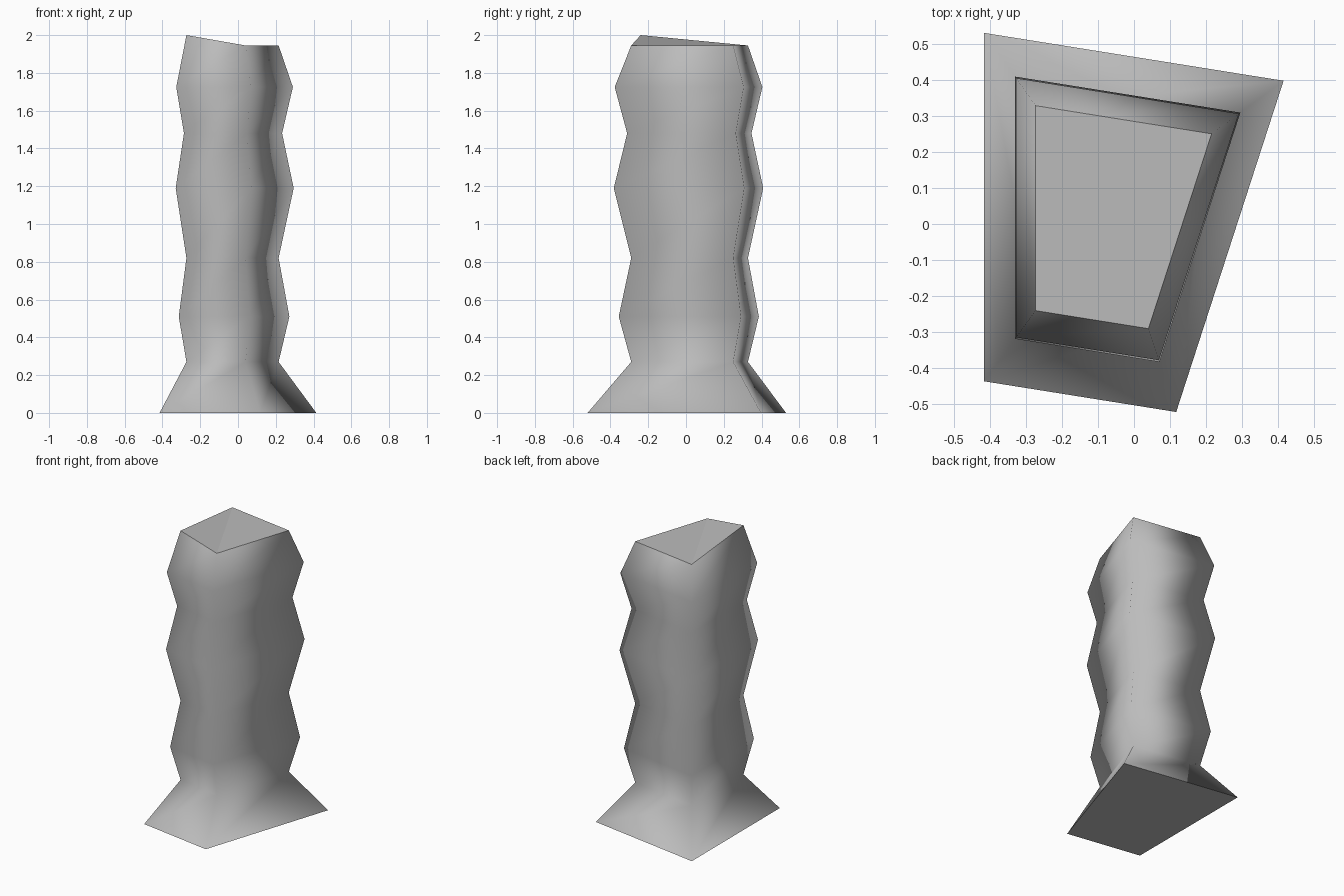
import bpy
import bmesh

cube = bpy.data.objects.get("Cube")
if cube:
    bpy.data.objects.remove(cube, do_unlink=True)

stone = bpy.data.materials.new("grey_stone")
stone.use_nodes = True
colour = (0.5, 0.5, 0.5, 1)
stone.diffuse_color = colour
stone.node_tree.nodes["Principled BSDF"].inputs["Base Color"].default_value = colour

# Four-sided footprint, and the height and scale of each ring
CENTRE = (-0.07, 0.04)
FOOTPRINT = [(-0.273, -0.24), (0.04, -0.29), (0.215, 0.25), (-0.273, 0.328)]
RINGS = [(0, 1.70), (0.27, 1.0), (0.51, 1.20), (0.82, 1.0),
         (1.19, 1.28), (1.48, 1.065), (1.725, 1.265), (1.945, 1.0)]

bm = bmesh.new()


def ring(z, scale):
    return [bm.verts.new((CENTRE[0] + (x - CENTRE[0]) * scale,
                          CENTRE[1] + (y - CENTRE[1]) * scale, z))
            for x, y in FOOTPRINT]


rings = [ring(z, s) for z, s in RINGS]

# Smooth wavy sides
for low, high in zip(rings, rings[1:]):
    for i in range(4):
        j = (i + 1) % 4
        bm.faces.new((low[i], low[j], high[j], high[i])).smooth = True

# Flat base, and a top folded up at one corner
base, top = rings[0], rings[-1]
top[0].co.z = 2.0
caps = [bm.faces.new(base[::-1]),
        bm.faces.new((top[0], top[1], top[3])),
        bm.faces.new((top[1], top[2], top[3]))]
for face in caps:
    for edge in face.edges:
        edge.smooth = False

mesh = bpy.data.meshes.new("pillar")
bm.to_mesh(mesh)
bm.free()
mesh.materials.append(stone)
pillar = bpy.data.objects.new("pillar", mesh)
bpy.context.collection.objects.link(pillar)
